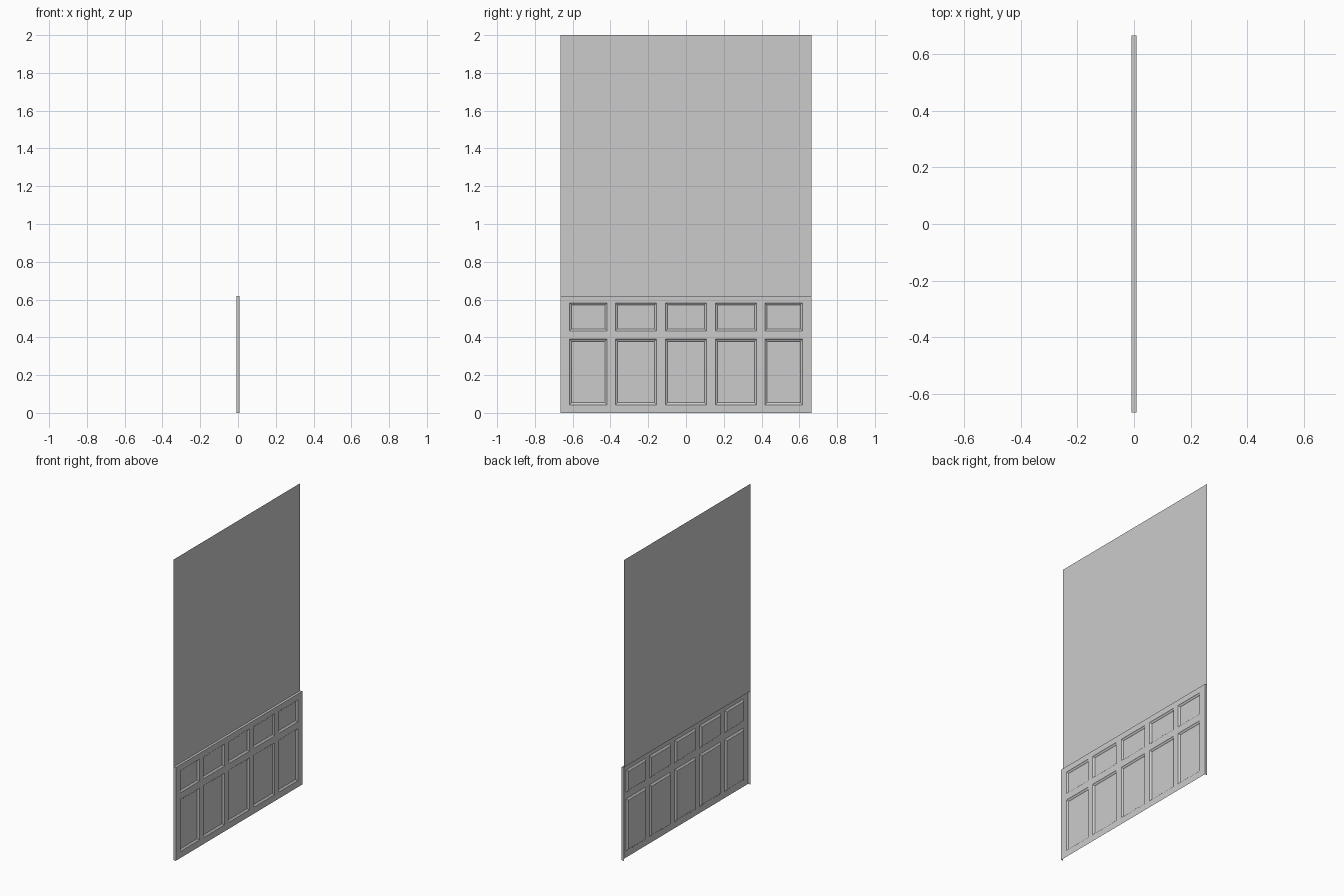
import bpy, bmesh

if "Cube" in bpy.data.objects:
    bpy.data.objects.remove(bpy.data.objects["Cube"])

HALF_W, RAIL, TOP = 0.665, 0.62, 2.0
WALL_X, FRAME_X = -0.008, 0.008


def make_object(name, bm):
    mesh = bpy.data.meshes.new(name)
    bm.to_mesh(mesh)
    bm.free()
    ob = bpy.data.objects.new(name, mesh)
    bpy.context.collection.objects.link(ob)
    return ob


# Plain upper wall sheet
bm = bmesh.new()
bm.faces.new([bm.verts.new((WALL_X, y, z)) for y, z in
              [(-HALF_W, RAIL), (HALF_W, RAIL), (HALF_W, TOP), (-HALF_W, TOP)]])
make_object("upper_wall", bm)

# Panelled lower wall: a grid whose odd cells become panels
right = [0.108, 0.155, 0.374, 0.417, 0.617, HALF_W]
ys = [-y for y in reversed(right)] + right
zs = [0, 0.043, 0.39, 0.434, 0.582, RAIL]
bm = bmesh.new()
grid = [[bm.verts.new((FRAME_X, y, z)) for z in zs] for y in ys]
panels = []
for i in range(len(ys) - 1):
    for j in range(len(zs) - 1):
        f = bm.faces.new((grid[i][j], grid[i + 1][j], grid[i + 1][j + 1], grid[i][j + 1]))
        if i % 2 and j % 2:
            panels.append(f)

# Top ledge and side returns back to the wall plane
border = [e for e in bm.edges if e.is_boundary and any(v.co.z > 0.001 for v in e.verts)]
ext = bmesh.ops.extrude_edge_only(bm, edges=border)
for v in ext["geom"]:
    if isinstance(v, bmesh.types.BMVert):
        v.co.x = WALL_X
bm.normal_update()

# Stepped moulding sinking into each panel
for width, depth in [(0.004, -0.003), (0.008, -0.003), (0.004, -0.003)]:
    bmesh.ops.inset_individual(bm, faces=panels, thickness=width, depth=depth)
bmesh.ops.recalc_face_normals(bm, faces=bm.faces)
if panels[0].normal.x < 0:
    bmesh.ops.reverse_faces(bm, faces=bm.faces)
make_object("wainscot", bm)
